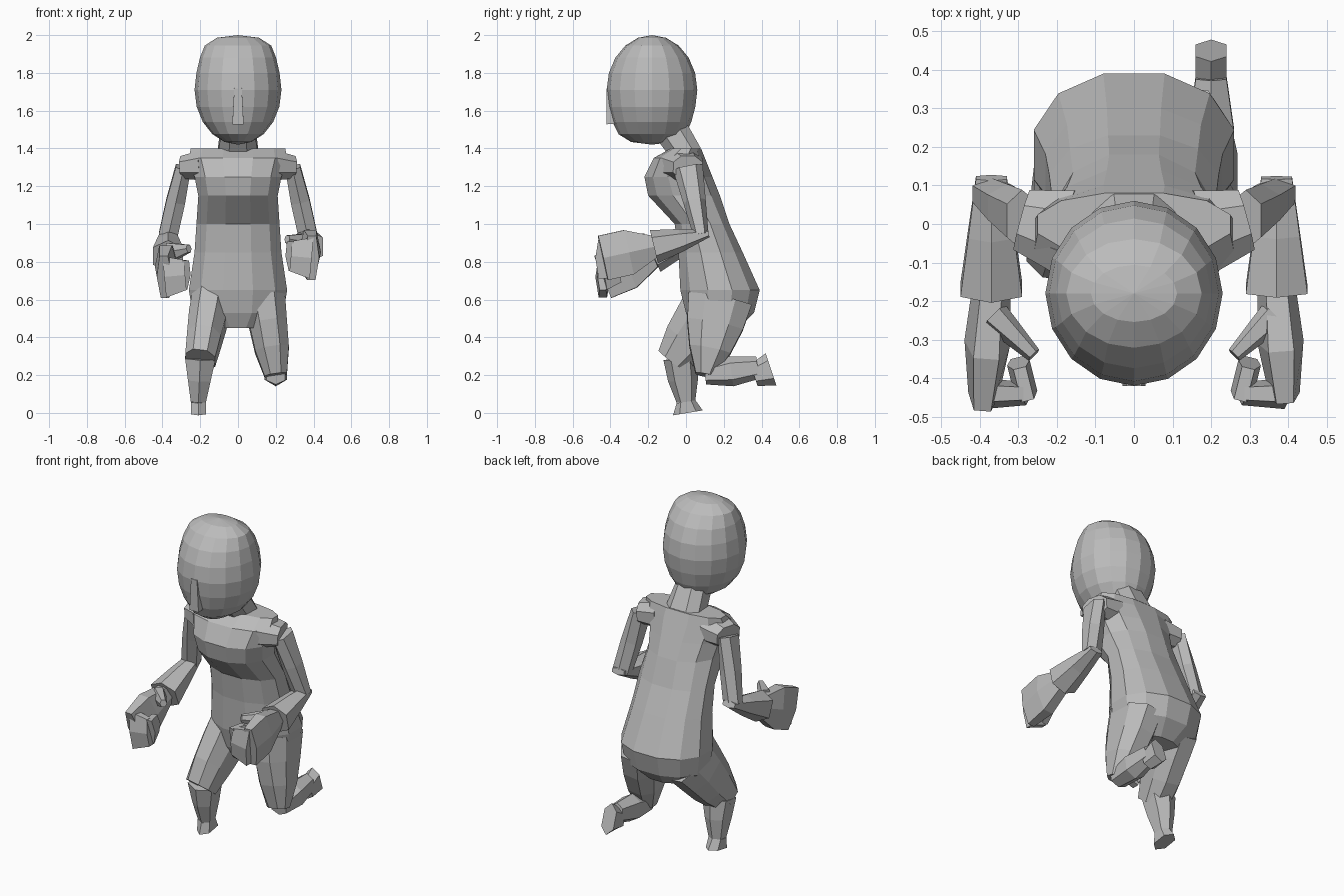
import bpy, bmesh
from math import cos, sin, pi, copysign
from mathutils import Vector

cube = bpy.data.objects.get("Cube")
if cube:
    bpy.data.objects.remove(cube)

grey = bpy.data.materials.new("plain_grey")
grey.use_nodes = True
colour = (0.5, 0.5, 0.5, 1)
grey.diffuse_color = colour
grey.node_tree.nodes["Principled BSDF"].inputs["Base Color"].default_value = colour

ACROSS, UP = Vector((1, 0, 0)), Vector((0, 0, 1))


def finish(name, bm):
    """Turn a bmesh into a named, flat shaded grey object."""
    bmesh.ops.recalc_face_normals(bm, faces=bm.faces)
    mesh = bpy.data.meshes.new(name)
    bm.to_mesh(mesh)
    bm.free()
    mesh.materials.append(grey)
    part = bpy.data.objects.new(name, mesh)
    bpy.context.collection.objects.link(part)


def outline(sides, power):
    """Rounded unit cross-section with a flat edge on each main side."""
    angles = [2 * pi * (i + 0.5) / sides for i in range(sides)]
    points = [[copysign(abs(f) ** power, f) for f in (cos(a), sin(a))] for a in angles]
    widest, deepest = (max(column) for column in zip(*points))
    return [(across / widest, depth / deepest) for across, depth in points]


def skin(name, rings, axis, ref, sides, power):
    """Join rings of (centre, half width along ref, half depth) into a closed part."""
    bm = bmesh.new()
    u = (ref - axis * ref.dot(axis)).normalized()
    v = axis.cross(u)
    loops = [[bm.verts.new(centre + u * p * width + v * q * depth)
              for p, q in outline(sides, power)] for centre, width, depth in rings]
    for lower, upper in zip(loops, loops[1:]):
        for k in range(sides):
            n = (k + 1) % sides
            bm.faces.new((lower[k], lower[n], upper[n], upper[k]))
    bm.faces.new(loops[0])
    bm.faces.new(loops[-1])
    finish(name, bm)


def limb(name, start, end, sizes, ref=ACROSS, sides=6):
    """Straight part with its cross-section sizes spread evenly from start to end."""
    start, end = Vector(start), Vector(end)
    rings = [(start.lerp(end, i / (len(sizes) - 1)), width, depth)
             for i, (width, depth) in enumerate(sizes)]
    skin(name, rings, (end - start).normalized(), ref, sides, power=0.85)


# Torso: level slices of height, front, back and half width
torso = [(0.45, 0.04, 0.28, 0.14), (0.53, 0, 0.36, 0.24), (0.65, -0.03, 0.39, 0.26),
         (0.85, -0.04, 0.3, 0.23), (1, -0.06, 0.23, 0.22), (1.15, -0.2, 0.18, 0.21),
         (1.25, -0.22, 0.14, 0.23), (1.35, -0.17, 0.1, 0.26), (1.4, -0.08, 0.08, 0.25)]
skin("torso", [(Vector((0, (front + back) / 2, height)), width, (back - front) / 2)
               for height, front, back, width in torso], UP, ACROSS, sides=12, power=0.9)

# Head: a ball with a broad crown and a long jaw
ball = bmesh.new()
bmesh.ops.create_uvsphere(ball, u_segments=16, v_segments=10, radius=1)
for vert in ball.verts:
    x, y, z = vert.co
    crown, jaw = max(z, 0) ** 4, min(z, 0) ** 4
    vert.co = (0.23 * x * (1 + 0.7 * crown), 0.24 * y * (1 + 0.6 * jaw) - 0.18, 1.71 + 0.29 * z)
finish("head", ball)
limb("nose", (0, -0.38, 1.53), (0, -0.39, 1.72), [(0.03, 0.04), (0.02, 0.03)], sides=4)
limb("neck", (0, 0.01, 1.36), (0, -0.08, 1.5), [(0.11, 0.08), (0.09, 0.09)], sides=8)

# Arms: same pose on both sides, the right hand hanging lower
for side, sign, drop in (("left", 1, 0), ("right", -1, 0.1)):
    def joint(x, y, z, lowered=0):
        return sign * x, y, z - drop * lowered

    chest, shoulder = joint(0.18, -0.02, 1.31), joint(0.29, 0.01, 1.3)
    elbow = joint(0.37, 0.08, 0.94)
    wrist, knuckle = joint(0.37, -0.17, 0.88, 0.5), joint(0.39, -0.44, 0.82, 1)
    fist, tip = joint(0.28, -0.44, 0.83, 1), joint(0.3, -0.36, 0.85, 1)
    palm_side, thumb_tip = joint(0.36, -0.24, 0.9, 0.5), joint(0.26, -0.34, 0.92, 0.5)

    limb(side + "_shoulder", chest, shoulder, [(0.08, 0.11), (0.06, 0.08)], UP, sides=8)
    limb(side + "_upper_arm", shoulder, elbow, [(0.04, 0.08), (0.05, 0.06), (0.05, 0.04)])
    limb(side + "_forearm", joint(0.37, 0.12, 0.95), wrist,
         [(0.04, 0.02), (0.06, 0.06), (0.08, 0.09)])
    limb(side + "_palm", wrist, knuckle, [(0.06, 0.05), (0.12, 0.06), (0.12, 0.04)], UP)
    limb(side + "_fingers", knuckle, fist, [(0.11, 0.04), (0.08, 0.03)], UP)
    limb(side + "_fingertips", fist, tip, [(0.08, 0.03), (0.06, 0.03)], UP)
    limb(side + "_thumb", palm_side, thumb_tip, [(0.05, 0.04), (0.02, 0.02)], UP)

# Right leg stands with its knee forward
ankle = (-0.21, 0, 0.06)
limb("right_thigh", (-0.14, 0.17, 0.6), (-0.2, -0.07, 0.28),
     [(0.1, 0.17), (0.1, 0.15), (0.09, 0.13), (0.08, 0.09)], sides=8)
limb("right_shin", (-0.2, -0.03, 0.29), ankle, [(0.08, 0.09), (0.06, 0.08), (0.04, 0.05)])
limb("right_foot", ankle, (-0.21, 0.01, 0), [(0.04, 0.05), (0.04, 0.08)])

# Left leg kneels with its shin trailing behind
knee, ankle = (0.2, 0.1, 0.2), (0.2, 0.38, 0.24)
limb("left_thigh", (0.14, 0.18, 0.6), knee,
     [(0.11, 0.17), (0.1, 0.15), (0.09, 0.11), (0.06, 0.05)], sides=8)
limb("left_shin", knee, ankle, [(0.05, 0.05), (0.06, 0.08), (0.04, 0.06)])
limb("left_foot", (0.2, 0.36, 0.2), (0.2, 0.45, 0.23), [(0.04, 0.06), (0.04, 0.09)])
